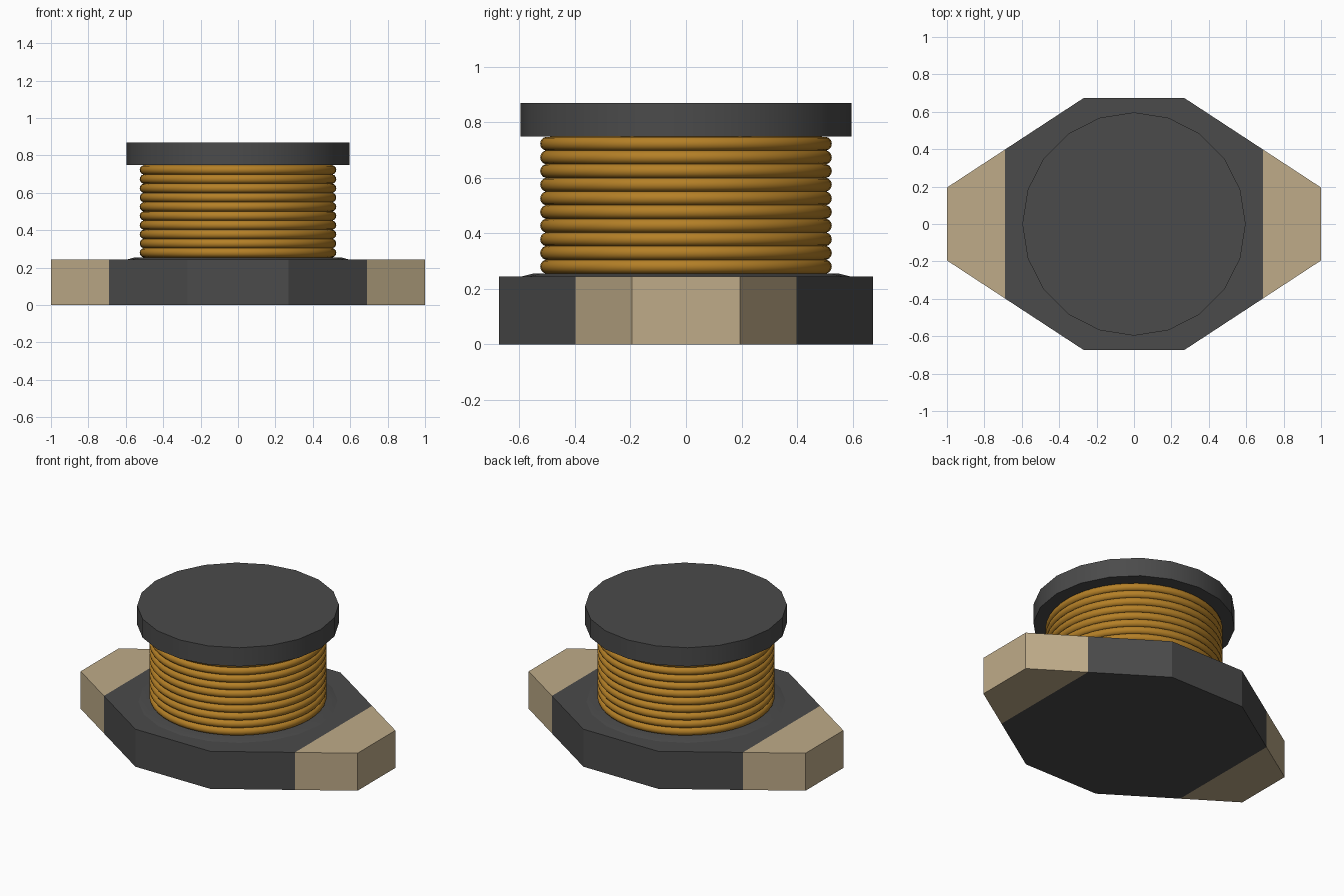
import bpy, bmesh, math

if "Cube" in bpy.data.objects:
    bpy.data.objects.remove(bpy.data.objects["Cube"])


def material(name, rgb):
    m = bpy.data.materials.new(name)
    m.diffuse_color = (*rgb, 1)
    m.use_nodes = True
    m.node_tree.nodes["Principled BSDF"].inputs["Base Color"].default_value = m.diffuse_color
    return m


ferrite = material("dark ferrite", (0.07, 0.07, 0.07))
copper = material("copper wire", (0.46, 0.215, 0.02))
solder = material("tan terminal", (0.52, 0.41, 0.25))


def finish(obj, name, mat):
    obj.name = name
    obj.data.materials.append(mat)
    bpy.ops.object.shade_smooth_by_angle(angle=math.radians(35))
    return obj


def cylinder(name, r1, r2, z0, z1, mat, sides=20):
    bpy.ops.mesh.primitive_cone_add(vertices=sides, radius1=r1, radius2=r2,
                                    depth=z1 - z0, location=(0, 0, (z0 + z1) / 2))
    return finish(bpy.context.object, name, mat)


# Base: eight-sided prism, cut where the metal terminals begin
BASE_H, CUT = 0.245, 0.69
corner = [(1, 0.195), (0.27, 0.673)]
outline = (corner + [(-x, y) for x, y in reversed(corner)]
           + [(-x, -y) for x, y in corner] + [(x, -y) for x, y in reversed(corner)])
bm = bmesh.new()
face = bm.faces.new([bm.verts.new((x, y, 0)) for x, y in outline])
top = bmesh.ops.extrude_face_region(bm, geom=[face])["geom"]
bmesh.ops.translate(bm, vec=(0, 0, BASE_H),
                    verts=[v for v in top if isinstance(v, bmesh.types.BMVert)])
for side in (-1, 1):
    bmesh.ops.bisect_plane(bm, geom=bm.verts[:] + bm.edges[:] + bm.faces[:],
                           plane_co=(side * CUT, 0, 0), plane_no=(1, 0, 0))
bmesh.ops.recalc_face_normals(bm, faces=bm.faces[:])
# Terminals: the two outer ends take the metal colour
for f in bm.faces:
    f.material_index = int(abs(f.calc_center_median().x) > CUT)
mesh = bpy.data.meshes.new("base_with_terminals")
bm.to_mesh(mesh)
bm.free()
mesh.materials.append(ferrite)
mesh.materials.append(solder)
base = bpy.data.objects.new("base_with_terminals", mesh)
bpy.context.collection.objects.link(base)

# Spool: low raised seat, core and top flange
cylinder("spool_seat", 0.597, 0.55, BASE_H - 0.002, 0.255, ferrite)
cylinder("spool_core", 0.49, 0.49, 0.25, 0.76, copper, 40)
cylinder("top_flange", 0.597, 0.597, 0.748, 0.87, ferrite)

# Winding: ten stacked wire rings
for i in range(10):
    bpy.ops.mesh.primitive_torus_add(major_segments=48, minor_segments=14,
                                     major_radius=0.5, minor_radius=0.0255,
                                     location=(0, 0, 0.28 + i * 0.0492))
    ring = finish(bpy.context.object, f"wire_ring_{i + 1}", copper)
    bpy.ops.object.shade_smooth()
